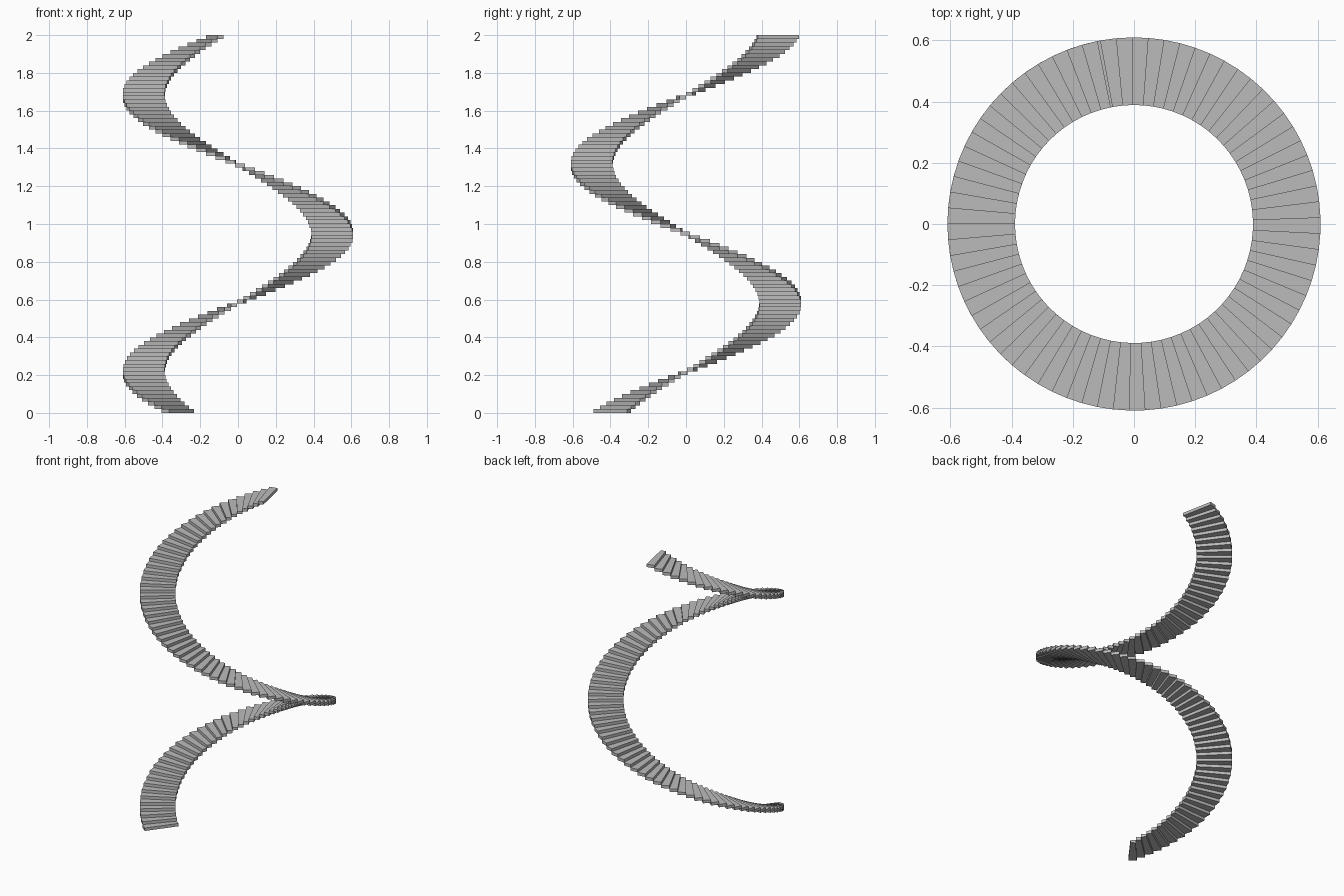
import bpy, bmesh, math

if "Cube" in bpy.data.objects:
    bpy.data.objects.remove(bpy.data.objects["Cube"])

STEPS = 100
RISE = 2.0 / STEPS
TURN = math.radians(-4.92)       # clockwise going up
START = math.radians(233.3)
R_IN, R_OUT = 0.389, 0.61

grey = bpy.data.materials.new("stone grey")
grey.diffuse_color = (0.5, 0.5, 0.5, 1)
grey.use_nodes = True
grey.node_tree.nodes["Principled BSDF"].inputs["Base Color"].default_value = grey.diffuse_color


def add_step(bm, a0, a1, z0, z1):
    """One closed wedge-shaped tread between two angles and two heights."""
    corners = [(R_IN, a0), (R_OUT, a0), (R_OUT, a1), (R_IN, a1)]
    low, high = [[bm.verts.new((r * math.cos(a), r * math.sin(a), z))
                  for r, a in corners] for z in (z0, z1)]
    bm.faces.new(low)
    bm.faces.new(high[::-1])
    for i in range(4):
        j = (i + 1) % 4
        bm.faces.new((low[j], low[i], high[i], high[j]))


# Spiral flight of stacked wedge treads
bm = bmesh.new()
for i in range(STEPS):
    add_step(bm, START + i * TURN, START + (i + 1) * TURN,
             i * RISE, (i + 1) * RISE)
bmesh.ops.recalc_face_normals(bm, faces=bm.faces)
mesh = bpy.data.meshes.new("spiral_steps")
bm.to_mesh(mesh)
bm.free()
mesh.materials.append(grey)
bpy.context.collection.objects.link(bpy.data.objects.new("spiral_steps", mesh))
